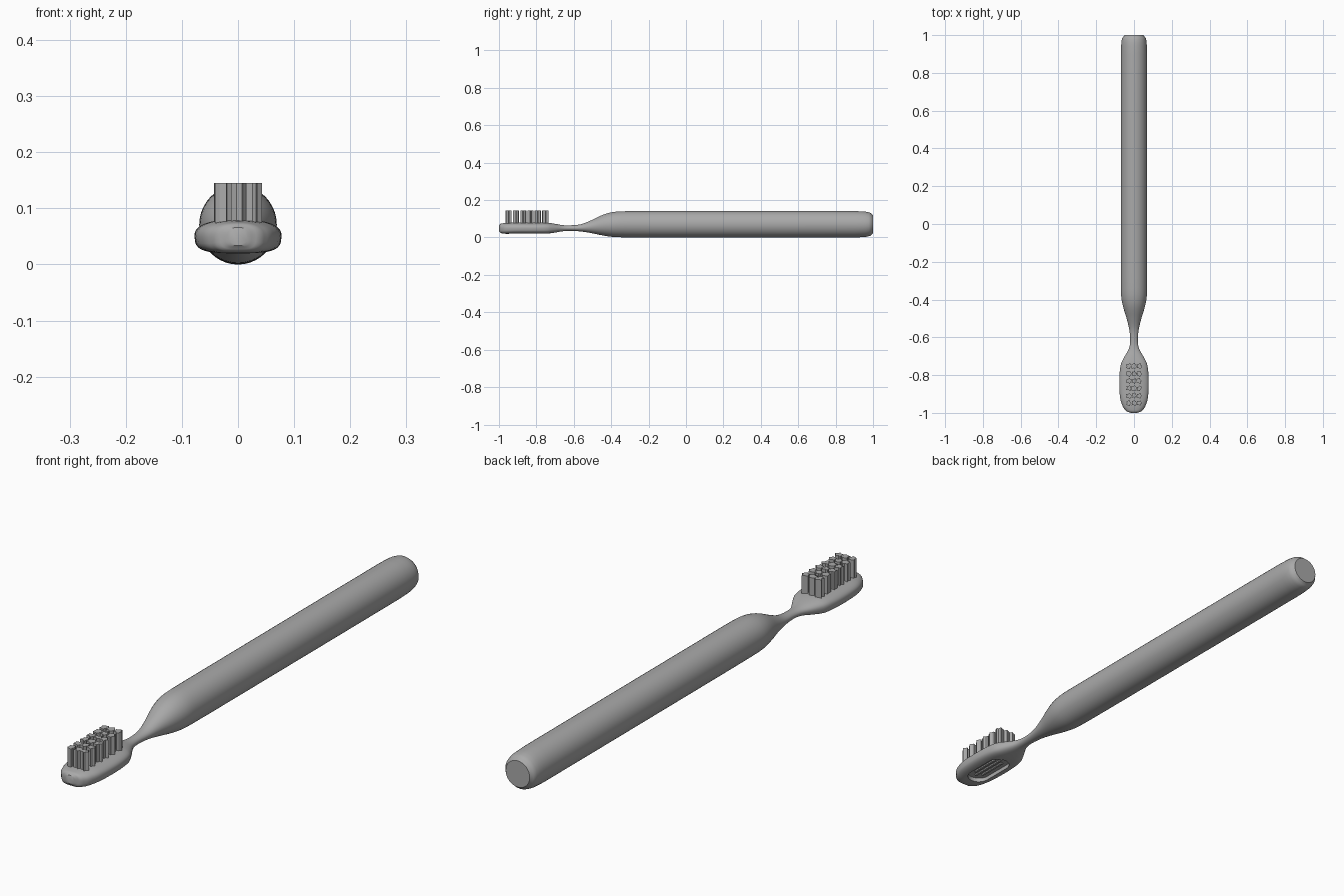
import bpy, bmesh, math, random
from mathutils import Vector

if "Cube" in bpy.data.objects:
    bpy.data.objects.remove(bpy.data.objects["Cube"])
random.seed(4)

grey = bpy.data.materials.new("plain grey")
grey.use_nodes = True
COLOUR = (0.4, 0.4, 0.4, 1)
grey.diffuse_color = COLOUR
grey.node_tree.nodes["Principled BSDF"].inputs["Base Color"].default_value = COLOUR


def make_object(name, bm):
    bmesh.ops.recalc_face_normals(bm, faces=bm.faces)
    mesh = bpy.data.meshes.new(name)
    bm.to_mesh(mesh)
    bm.free()
    mesh.materials.append(grey)
    obj = bpy.data.objects.new(name, mesh)
    bpy.context.collection.objects.link(obj)
    return obj


def prism(bm, outline, z0, z1):
    low = [bm.verts.new((x, y, z0)) for x, y in outline]
    high = [bm.verts.new((x, y, z1)) for x, y in outline]
    n = len(outline)
    bm.faces.new(low)
    bm.faces.new(high)
    for i in range(n):
        j = (i + 1) % n
        bm.faces.new((low[i], low[j], high[j], high[i]))


def power(value, exponent):
    return math.copysign(abs(value) ** exponent, value)


# Body stations: y, half width, bottom, top, squareness (0 round, 1 head)
STATIONS = [
    (-1.0, .018, .034, .066, 1), (-.992, .04, .024, .073, 1),
    (-.97, .058, .02, .077, 1), (-.93, .072, .02, .08, 1),
    (-.88, .077, .02, .08, 1), (-.8, .077, .02, .08, 1),
    (-.74, .069, .021, .079, 1), (-.7, .049, .026, .073, .7),
    (-.66, .027, .033, .066, .3), (-.62, .02, .035, .065, 0),
    (-.56, .025, .032, .071, 0), (-.5, .039, .022, .095, 0),
    (-.44, .057, .01, .123, 0), (-.39, .067, .003, .136, 0),
    (-.34, .069, .001, .14, 0), (-.2, .069, 0, .141, 0),
    (.9, .069, 0, .141, 0), (.96, .067, .003, .138, 0),
    (.985, .062, .009, .132, 0), (1.0, .05, .021, .12, 0)]
SIDES, STEPS = 40, 3


def blend(a, b, c, d, t):
    # Catmull-Rom curve through b and c
    return .5 * (2*b + (c-a)*t + (2*a - 5*b + 4*c - d)*t*t + (3*b - a - 3*c + d)*t**3)


def body_rings():
    last = len(STATIONS) - 1
    for i in range(last):
        rows = [STATIONS[min(max(i + k, 0), last)] for k in (-1, 0, 1, 2)]
        for s in range(STEPS):
            t = s / STEPS
            ring = [blend(*values, t) for values in zip(*rows)]
            ring[0] = rows[1][0] + (rows[2][0] - rows[1][0]) * t
            yield ring
    yield STATIONS[-1]


# Handle, neck and head as one loft
bm = bmesh.new()
loops = []
for y, w, low, high, square in body_rings():
    loop = []
    mid, half = (low + high) / 2, (high - low) / 2
    for k in range(SIDES):
        a = 2 * math.pi * k / SIDES
        c, s = math.cos(a), math.sin(a)
        e = 1 - max(square, 0) * (.5 if s < 0 else .2)
        x = w * power(c, e)
        if s < 0:
            x *= 1 + .1 * max(square, 0) * s
        loop.append(bm.verts.new((x, y, mid + half * power(s, e))))
    loops.append(loop)
for one, two in zip(loops, loops[1:]):
    for k in range(SIDES):
        m = (k + 1) % SIDES
        bm.faces.new((one[k], one[m], two[m], two[k]))
bm.faces.new(loops[0])
bm.faces.new(loops[-1])
body = make_object("handle_and_head", bm)

# Oval recess in the underside of the head
bm = bmesh.new()
oval = []
for k in range(32):
    a = 2 * math.pi * (k + .5) / 32
    oval.append((.042 * math.cos(a), -.85 + .042 * math.sin(a) + math.copysign(.055, math.sin(a))))
prism(bm, oval, -.02, .036)
cutter = make_object("recess_cutter", bm)
cutter.hide_render = True
cut = body.modifiers.new("recess", 'BOOLEAN')
cut.operation = 'DIFFERENCE'
cut.solver = 'EXACT'
cut.object = cutter
bpy.context.view_layer.objects.active = body
body.select_set(True)
bpy.ops.object.modifier_apply(modifier=cut.name)
bpy.data.objects.remove(cutter)
bpy.ops.object.shade_smooth_by_angle(angle=math.radians(40))

# Raised rim line left around the recess floor
bm = bmesh.new()
for x in (-.018, 0, .018):
    reach = .075 - abs(x)
    prism(bm, [(x - .004, -.85 - reach), (x + .004, -.85 - reach),
               (x + .004, -.85 + reach), (x - .004, -.85 + reach)], .031, .04)
make_object("recess_ribs", bm)

# Ragged faceted bristle tufts
bm = bmesh.new()
for row in range(6):
    for column in (-1, 0, 1):
        cx, cy = column * .0275, -.948 + row * .039
        outline = []
        for k in range(10):
            a = 2 * math.pi * k / 10 + random.uniform(-.15, .15)
            r = .018 * (random.uniform(.85, 1) if k % 2 == 0 else random.uniform(.45, .8))
            x = max(-.043, min(.043, cx + r * math.cos(a)))
            outline.append((x, cy + r * math.sin(a)))
        prism(bm, outline, .07, .145)
make_object("bristles", bm)
